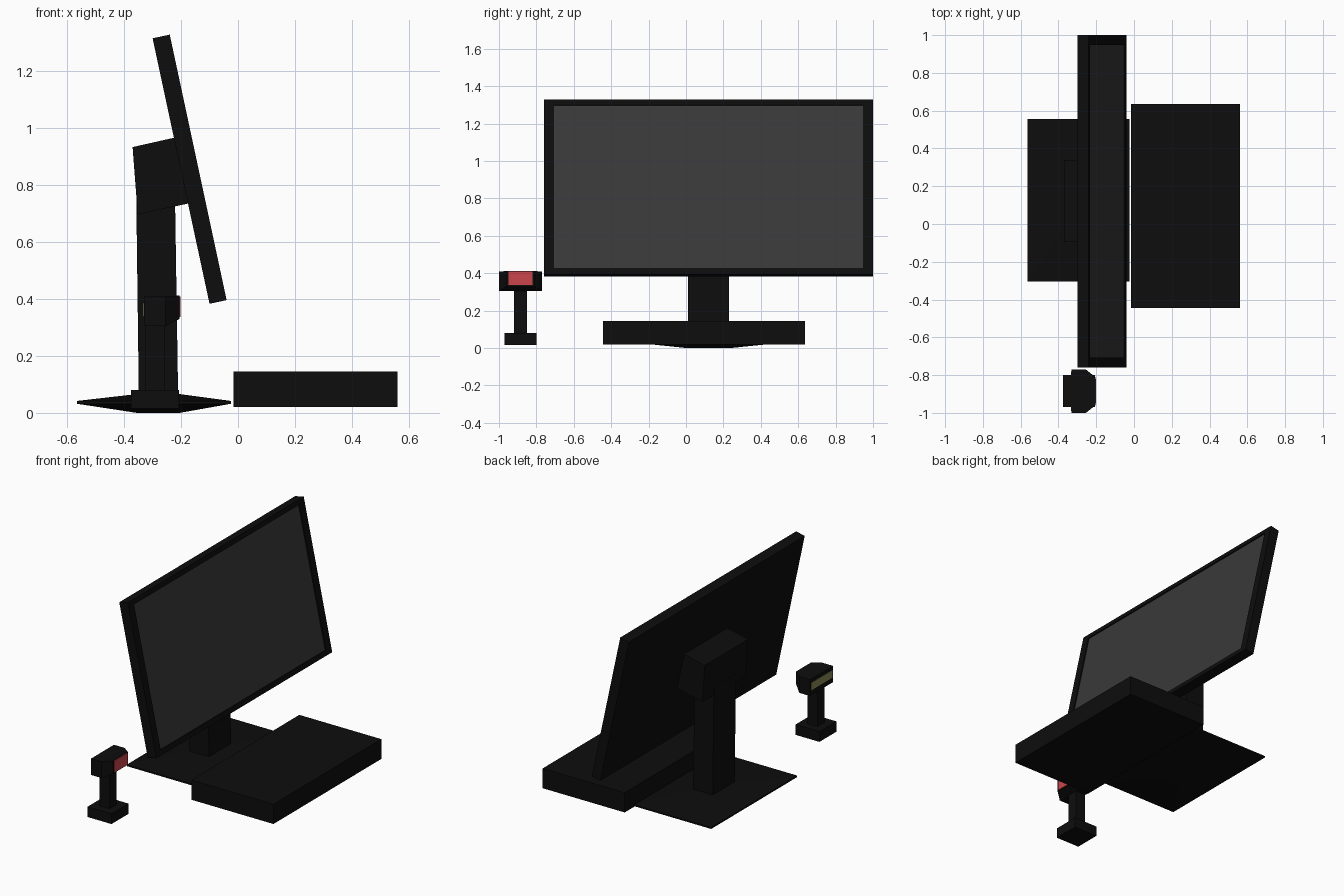
import bpy, bmesh, math
from mathutils import Vector, Matrix

if "Cube" in bpy.data.objects:
    bpy.data.objects.remove(bpy.data.objects["Cube"])


def material(name, rgb):
    m = bpy.data.materials.new(name)
    m.diffuse_color = (*rgb, 1)
    m.use_nodes = True
    m.node_tree.nodes["Principled BSDF"].inputs["Base Color"].default_value = m.diffuse_color
    return m


BLACK = material("black_plastic", (0.004, 0.004, 0.004))
GLASS = material("screen_grey", (0.04, 0.04, 0.04))
RED = material("red_window", (0.60, 0.06, 0.07))
OLIVE = material("olive_strip", (0.25, 0.25, 0.10))


def loft(name, rings, mat=BLACK, matrix=None):
    """Skin a list of equal-length point rings and cap both ends."""
    bm = bmesh.new()
    loops = [[bm.verts.new(Vector(p)) for p in r] for r in rings]
    n = len(loops[0])
    for a, b in zip(loops, loops[1:]):
        for i in range(n):
            j = (i + 1) % n
            bm.faces.new((a[i], a[j], b[j], b[i]))
    bm.faces.new(loops[0][::-1])
    bm.faces.new(loops[-1])
    if matrix:
        bm.transform(matrix)
    bmesh.ops.recalc_face_normals(bm, faces=bm.faces)
    me = bpy.data.meshes.new(name)
    bm.to_mesh(me)
    bm.free()
    me.materials.append(mat)
    ob = bpy.data.objects.new(name, me)
    bpy.context.collection.objects.link(ob)
    return ob


def rect_z(x0, x1, y0, y1, z):
    return [(x0, y0, z), (x1, y0, z), (x1, y1, z), (x0, y1, z)]


def rect_x(x, y0, y1, z0, z1):
    return [(x, y0, z0), (x, y1, z0), (x, y1, z1), (x, y0, z1)]


def box(name, x0, x1, y0, y1, z0, z1, mat=BLACK):
    return loft(name, [rect_z(x0, x1, y0, y1, z0), rect_z(x0, x1, y0, y1, z1)], mat)


def prism(name, profile, y0, y1, mat=BLACK):
    return loft(name, [[(x, y, z) for x, z in profile] for y in (y0, y1)], mat)


# Stand base: thin slab thickening toward the column, above and below
foot = (-0.355, -0.205, 0.0, 0.24)
slab = (-0.565, -0.025, -0.305, 0.555)
loft("stand_base", [rect_z(*foot, 0.0), rect_z(*slab, 0.032),
                    rect_z(*slab, 0.042), rect_z(*foot, 0.066)])

# Leaning column and the tilted mount behind the monitor
prism("stand_column", [(-0.348, 0.05), (-0.21, 0.05), (-0.221, 0.75), (-0.357, 0.75)], 0.01, 0.23)
prism("stand_mount", [(-0.37, 0.933), (-0.21, 0.969), (-0.16, 0.738), (-0.352, 0.697)], -0.095, 0.34)

# Monitor: built upright with a shallow recess, then tilted back
tilt = Matrix.Translation((-0.10, 0.12, 0.383)) @ Matrix.Rotation(-math.radians(12.1), 4, 'Y')
W, H, T = 0.88, 0.953, 0.0615
outer, inner = (-W, W, 0, H), (-W + 0.053, W - 0.053, 0.032, H - 0.03)
loft("monitor_case", [rect_x(0, *outer), rect_x(T, *outer),
                      rect_x(T, *inner), rect_x(T - 0.010, *inner)], BLACK, tilt)
loft("monitor_screen", [rect_x(T - 0.015, *inner), rect_x(T - 0.007, *inner)], GLASS, tilt)

# Flat box in front of the screen
box("front_box", -0.015, 0.56, -0.445, 0.635, 0.02, 0.145)

# Small pedestal reader beside the monitor
box("reader_foot", -0.375, -0.207, -0.97, -0.80, 0.015, 0.08)
box("reader_post", -0.326, -0.256, -0.92, -0.85, 0.07, 0.32)
loft("reader_head", [rect_x(-0.33, -1.0, -0.77, 0.305, 0.408),
                     rect_x(-0.255, -1.0, -0.77, 0.305, 0.408),
                     rect_x(-0.205, -0.96, -0.81, 0.33, 0.412)])
box("reader_window", -0.215, -0.201, -0.95, -0.82, 0.336, 0.409, RED)
box("reader_back_strip", -0.333, -0.32, -0.99, -0.78, 0.338, 0.385, OLIVE)
